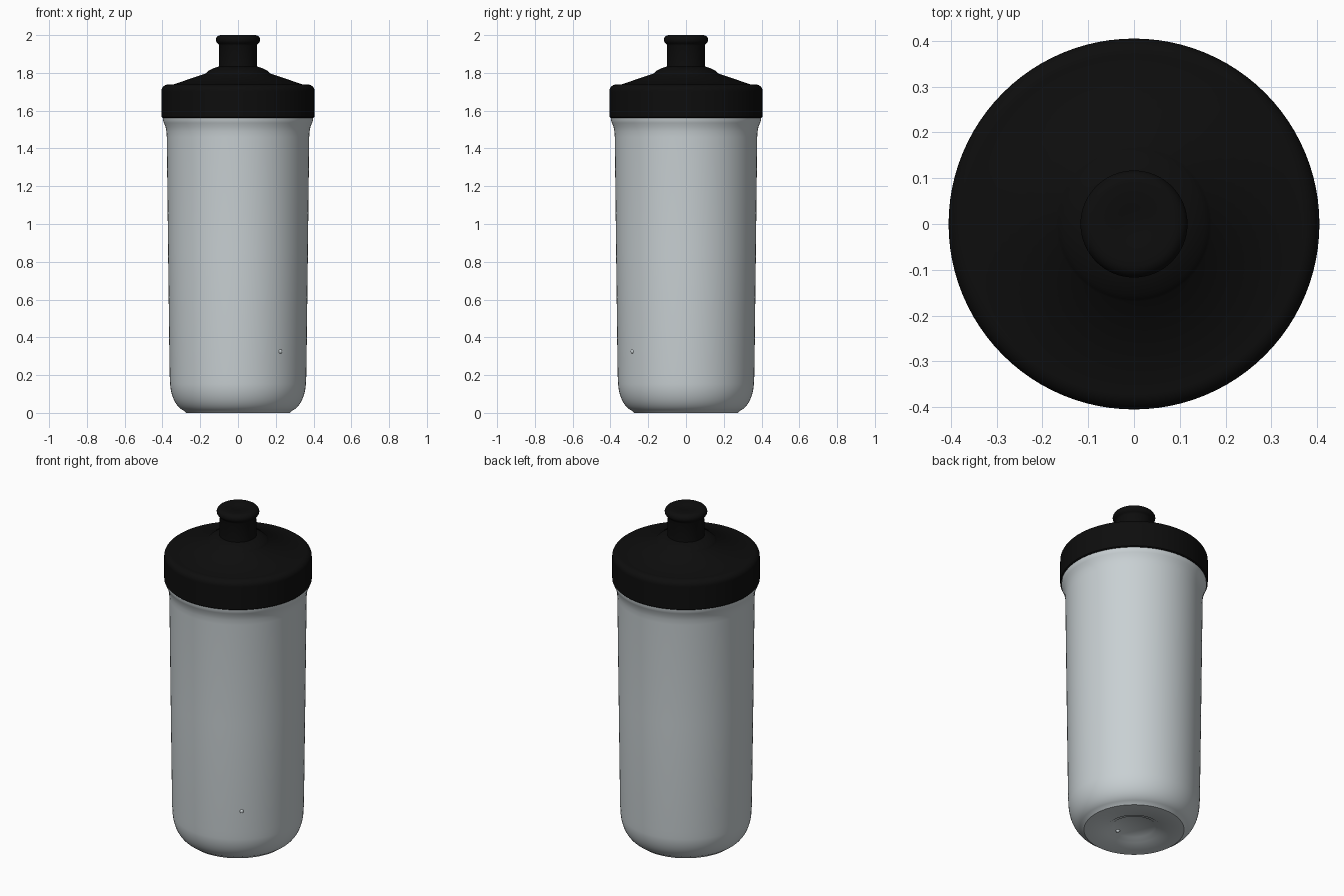
import bpy
import math
from mathutils import Vector

cube = bpy.data.objects.get("Cube")
if cube:
    bpy.data.objects.remove(cube, do_unlink=True)


def material(name, color, roughness):
    m = bpy.data.materials.new(name)
    m.use_nodes = True
    m.diffuse_color = (*color, 1)
    shader = m.node_tree.nodes["Principled BSDF"]
    shader.inputs["Base Color"].default_value = (*color, 1)
    shader.inputs["Roughness"].default_value = roughness
    return m


black = material("black plastic", (0.004, 0.004, 0.004), 0.5)
grey = material("pale grey plastic", (0.58, 0.63, 0.65), 0.45)


def finish(obj, mat, angle=40):
    obj.data.materials.append(mat)
    bpy.ops.object.select_all(action="DESELECT")
    obj.select_set(True)
    bpy.context.view_layer.objects.active = obj
    bpy.ops.object.shade_smooth_by_angle(angle=math.radians(angle))
    return obj


def lathe(name, profile, mat, sides=96):
    """Revolve (radius, height) points, listed bottom to top, closing both ends."""
    verts, rings, faces = [], [], []
    for r, z in profile:
        start = len(verts)
        if r == 0:
            verts.append((0, 0, z))
            rings.append([start] * sides)
            continue
        for i in range(sides):
            a = math.tau * i / sides
            verts.append((r * math.cos(a), r * math.sin(a), z))
        rings.append(list(range(start, start + sides)))
    for low, high in zip(rings, rings[1:]):
        for i in range(sides):
            j = (i + 1) % sides
            loop = [low[i], low[j], high[j], high[i]]
            faces.append(list(dict.fromkeys(loop)))
    mesh = bpy.data.meshes.new(name)
    mesh.from_pydata(verts, [], faces)
    obj = bpy.data.objects.new(name, mesh)
    bpy.context.collection.objects.link(obj)
    return finish(obj, mat)


def arc(cr, cz, rr, rz, start, end, steps=8):
    """Elliptical corner points for a profile, angles in degrees."""
    angles = [math.radians(start + (end - start) * i / steps) for i in range(steps + 1)]
    return [(cr + rr * math.cos(a), cz + rz * math.sin(a)) for a in angles]


# Bottle: recessed base ring, rounded foot, tapered wall, flared shoulder
base = [(0, 0.02), (0.115, 0.02), (0.125, 0.012), (0.14, 0.012), (0.15, 0.005), (0.275, 0)]
foot = arc(0.26, 0.17, 0.1, 0.165, -75, 0, 12)
wall = [(0.362, 0.2), (0.37, 0.85), (0.377, 1.46)]
shoulder = [(0.379, 1.49), (0.384, 1.515), (0.392, 1.535), (0.398, 1.55), (0.398, 1.57), (0, 1.57)]
lathe("bottle_body", base + foot + wall + shoulder, grey)

# Screw lid: straight skirt, rounded shoulder, conical top, raised collar
skirt = [(0, 1.562), (0.4, 1.562), (0.405, 1.567), (0.405, 1.7)]
rim = arc(0.37, 1.705, 0.035, 0.033, 0, 90)
cone = [(0.345, 1.738), (0.17, 1.797), (0.165, 1.803)]
collar = [(0.155, 1.812), (0.13, 1.824), (0.105, 1.833), (0, 1.835)]
lathe("screw_lid", skirt + rim + cone + collar, black)

# Drinking spout with a wider rounded cap
stem = [(0, 1.82), (0.102, 1.82), (0.1, 1.945), (0.103, 1.952)]
cap = arc(0.09, 1.975, 0.027, 0.025, -50, 90, 10)
top = [(0.04, 1.999), (0.03, 1.996), (0, 1.996)]
lathe("drinking_spout", stem + cap + top, black, 64)

# Small moulding nubs on the wall and in the base recess
for name, spot in (("wall_nub", (0.222, -0.282, 0.325)), ("base_nub", (0.04, -0.09, 0.02))):
    bpy.ops.mesh.primitive_uv_sphere_add(segments=16, ring_count=8, radius=0.012, location=Vector(spot))
    nub = bpy.context.object
    nub.name = name
    finish(nub, grey)
